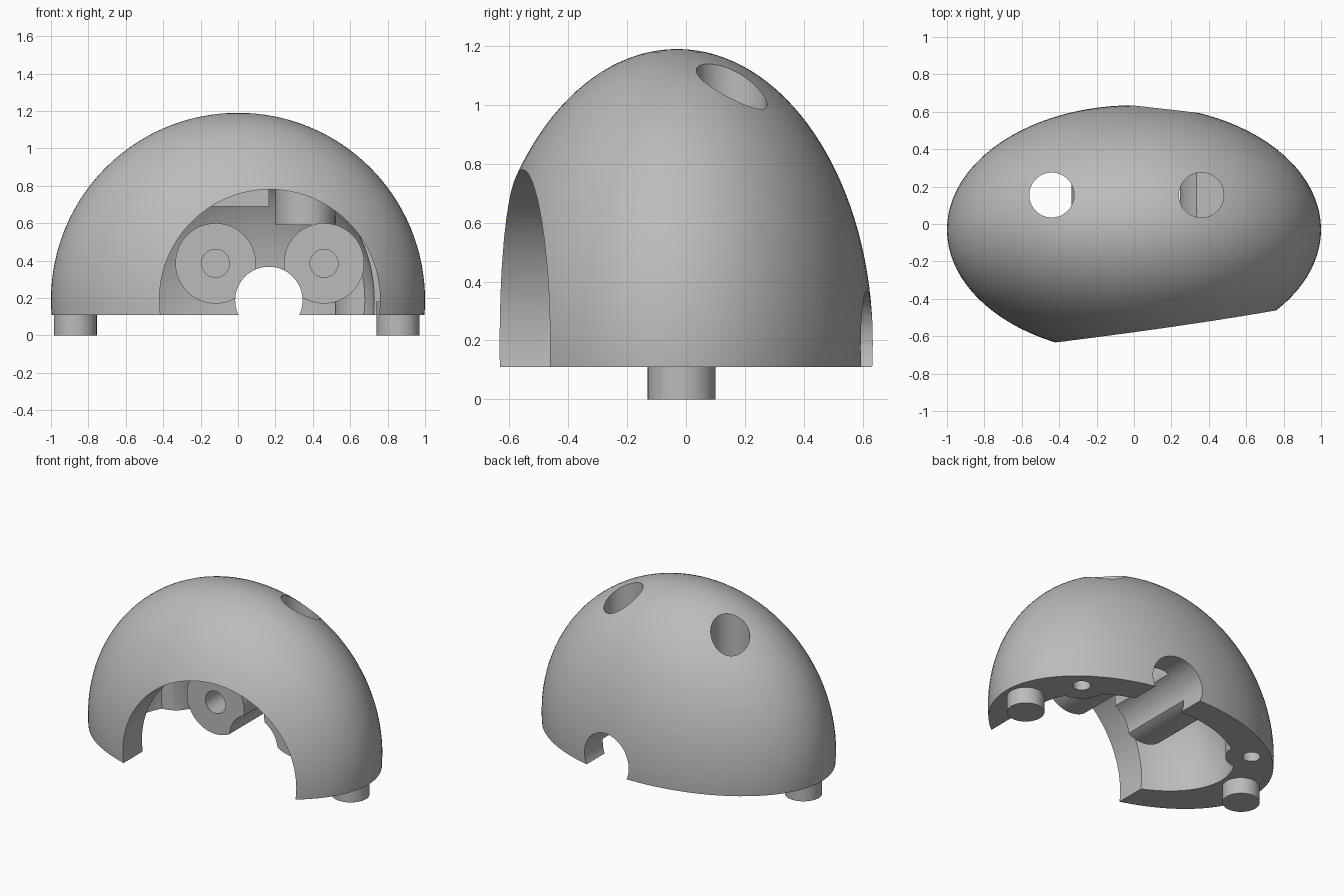
import bpy, math
from mathutils import Matrix

if "Cube" in bpy.data.objects:
    bpy.data.objects.remove(bpy.data.objects["Cube"])

C = (0, -0.03, 0.19)   # centre of the dome ellipsoid
BASE = 0.11            # height of the flat rim

grey = bpy.data.materials.new("plain grey")
grey.diffuse_color = (0.5, 0.5, 0.5, 1)
grey.use_nodes = True
grey.node_tree.nodes["Principled BSDF"].inputs["Base Color"].default_value = grey.diffuse_color


def finish(name):
    o = bpy.context.object
    o.name = name
    bpy.ops.object.transform_apply(location=True, rotation=True, scale=True)
    o.data.materials.append(grey)
    return o


def ellipsoid(name, radii):
    bpy.ops.mesh.primitive_uv_sphere_add(segments=96, ring_count=64, location=C)
    bpy.context.object.scale = radii
    return finish(name)


def cyl_y(name, x, z, r, y0, y1, n=64):
    bpy.ops.mesh.primitive_cylinder_add(vertices=n, radius=r, depth=y1 - y0,
        location=(x, (y0 + y1) / 2, z), rotation=(math.pi / 2, 0, 0))
    return finish(name)


def cyl_z(name, x, y, r, z0, z1, n=64):
    bpy.ops.mesh.primitive_cylinder_add(vertices=n, radius=r, depth=z1 - z0,
        location=(x, y, (z0 + z1) / 2))
    return finish(name)


def box(name, lo, hi):
    bpy.ops.mesh.primitive_cube_add(size=1, location=[(a + b) / 2 for a, b in zip(lo, hi)])
    bpy.context.object.scale = [b - a for a, b in zip(lo, hi)]
    return finish(name)


def boolean(o, tool, op, keep=False):
    m = o.modifiers.new("bool", 'BOOLEAN')
    m.object, m.operation, m.solver = tool, op, 'EXACT'
    bpy.context.view_layer.objects.active = o
    bpy.ops.object.modifier_apply(modifier=m.name)
    if not keep:
        bpy.data.objects.remove(tool)


# Outer volume, flat underneath
hull = ellipsoid("hull", (1, 0.665, 1))
boolean(hull, box("below", (-2, -2, -2), (2, 2, BASE)), 'DIFFERENCE')

# Shell: hollow it and open the front arch
shell = hull.copy()
shell.data = hull.data.copy()
shell.name = "dome_shell"
bpy.context.collection.objects.link(shell)
boolean(shell, ellipsoid("cavity", (0.73, 0.487, 0.76)), 'DIFFERENCE')
boolean(shell, cyl_y("front_arch", 0.17, 0.19, 0.59, -1, 0.0, 96), 'DIFFERENCE')

# Inner fittings, each clipped to the outer volume
fittings = []
for x in (-0.12, 0.46):
    fittings.append(cyl_y("barrel", x, 0.385, 0.215, -0.07, 0.9))
for x, z in ((-0.44, 0.69), (0.36, 0.59)):
    fittings.append(cyl_z("top_tube", x, 0.155, 0.16, z, 1.4))
for s in (-1, 1):
    fittings.append(cyl_z("screw_boss", s * 0.68, 0.31, 0.16, BASE - 0.05, 0.66))
fittings.append(box("roof_block", (-0.30, -0.02, 0.69), (0.165, 0.28, 1.4)))
for f in fittings:
    boolean(f, hull, 'INTERSECT', keep=True)
    boolean(shell, f, 'UNION')

# Holes: rear cable opening, barrel bores, top holes, screw holes
boolean(shell, cyl_y("rear_opening", 0.165, 0.187, 0.18, -0.3, 1), 'DIFFERENCE')
for x in (-0.12, 0.46):
    boolean(shell, cyl_y("bore", x, 0.385, 0.075, -0.3, 0.42, 32), 'DIFFERENCE')
for x, z in ((-0.44, 0.5), (0.36, 0.56)):
    boolean(shell, cyl_z("top_hole", x, 0.155, 0.12, z, 1.5), 'DIFFERENCE')
for s in (-1, 1):
    boolean(shell, cyl_z("screw_hole", s * 0.68, 0.31, 0.055, 0, 0.45, 32), 'DIFFERENCE')
bpy.data.objects.remove(hull)

# Feet pegs
pegs = [cyl_z("foot_peg", x, -0.015, 0.115, 0, 0.18, 48) for x in (-0.87, 0.855)]

# Shading
for o in [shell] + pegs:
    o.data.materials.clear()
    o.data.materials.append(grey)
    for p in o.data.polygons:
        p.material_index = 0
    bpy.ops.object.select_all(action='DESELECT')
    o.select_set(True)
    bpy.context.view_layer.objects.active = o
    bpy.ops.object.shade_smooth_by_angle(angle=math.radians(30))
